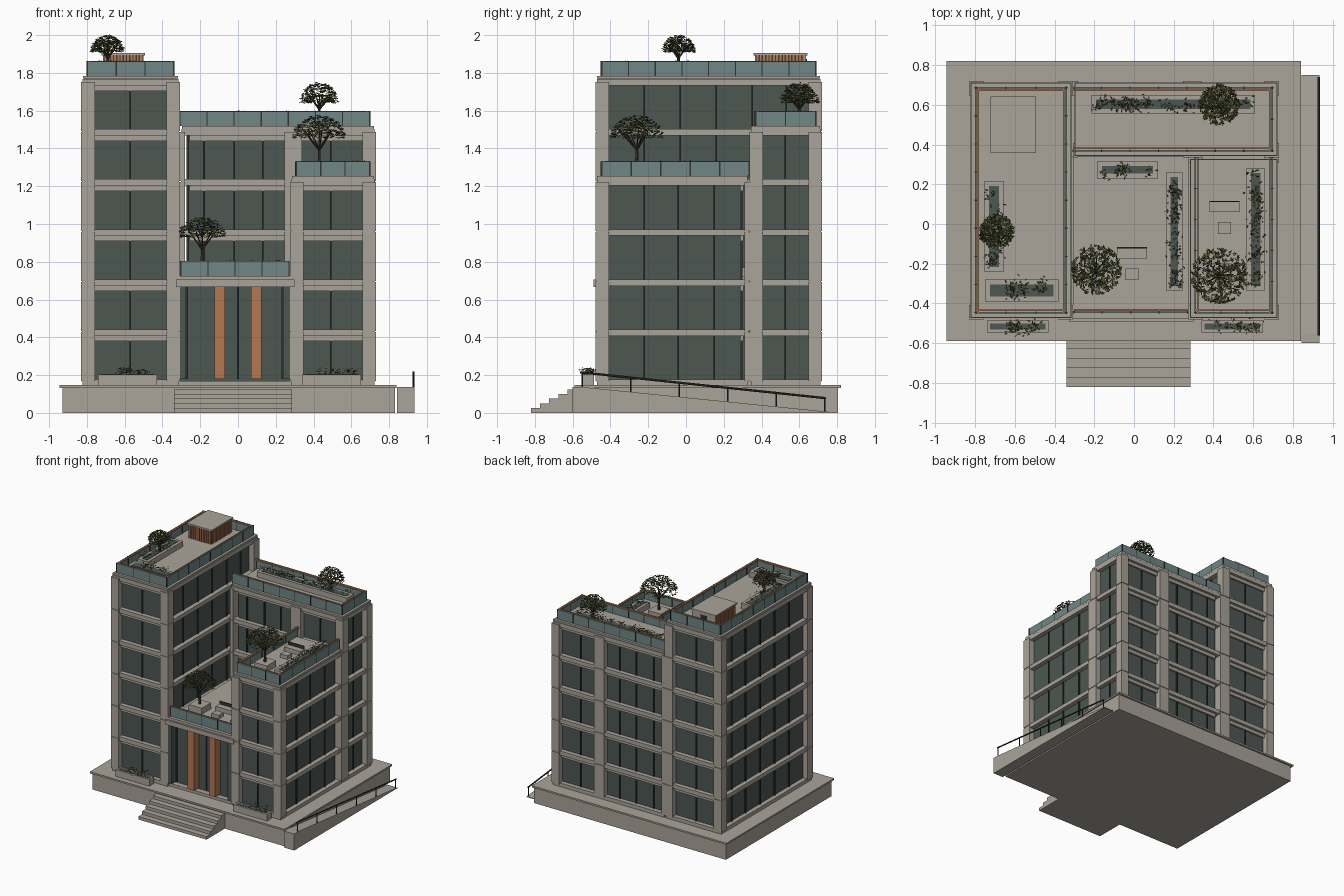
import bpy, bmesh, math, random
from mathutils import Vector, Matrix

random.seed(4)
cube = bpy.data.objects.get("Cube")
if cube:
    bpy.data.objects.remove(cube)


def material(name, r, g, b):
    m = bpy.data.materials.new(name)
    m.use_nodes = True
    m.diffuse_color = (r, g, b, 1)
    bsdf = m.node_tree.nodes["Principled BSDF"]
    bsdf.inputs["Base Color"].default_value = (r, g, b, 1)
    bsdf.inputs["Roughness"].default_value = 0.8
    return m


concrete = material("warm concrete", .40, .37, .32)
window = material("window glass", .075, .095, .085)
railing = material("railing glass", .16, .24, .24)
metal = material("dark metal", .03, .033, .033)
copper = material("copper cladding", .46, .19, .09)
bark = material("bark", .06, .045, .03)
leaf_dark = material("dark leaf", .06, .07, .025)
leaf_light = material("light leaf", .17, .18, .06)

# Parts gather geometry by name and become one object each at the end
parts = {}


def part(name, *mats):
    if name not in parts:
        parts[name] = (bmesh.new(), mats)
    return parts[name][0]


def box(name, mat, x, y, z):
    bm = part(name, mat)
    size = [b - a for a, b in (x, y, z)]
    mid = [(a + b) / 2 for a, b in (x, y, z)]
    bmesh.ops.create_cube(bm, size=1, matrix=Matrix.Translation(mid) @ Matrix.Diagonal((*size, 1)))


def rod(name, mat, a, b, r1, r2, sides=6):
    a, b = Vector(a), Vector(b)
    d = b - a
    turn = d.to_track_quat('Z', 'Y').to_matrix().to_4x4()
    bmesh.ops.create_cone(part(name, mat), cap_ends=True, segments=sides, radius1=r1, radius2=r2,
                          depth=d.length, matrix=Matrix.Translation((a + b) / 2) @ turn)


def prism(name, mat, outline, x):
    # Side outline in y and z, pushed along x
    bm = part(name, mat)
    face = bm.faces.new([bm.verts.new((x[0], y, z)) for y, z in outline])
    out = bmesh.ops.extrude_face_region(bm, geom=[face])
    bmesh.ops.translate(bm, vec=(x[1] - x[0], 0, 0),
                        verts=[v for v in out["geom"] if isinstance(v, bmesh.types.BMVert)])
    bmesh.ops.recalc_face_normals(bm, faces=bm.faces)


def inset(span, d):
    return (span[0] + d, span[1] - d)


def level(i):
    return .165 + .265 * i


def leaf(name, p, size):
    bm = part(name, leaf_dark, leaf_light)
    turn = Matrix.Rotation(random.uniform(0, math.tau), 3, 'Z') @ \
        Matrix.Rotation(random.uniform(-1.2, 1.2), 3, 'X')
    shape = ((-1, 0, 0), (0, -.55, 0), (1, 0, 0), (0, .55, 0))
    f = bm.faces.new([bm.verts.new(Vector(p) + turn @ Vector(c) * size) for c in shape])
    f.material_index = int(random.random() < .35)


def tree(name, x, y, z, crown, radius, top):
    # Trunk, spreading branches and a flat umbrella crown
    fork = Vector((x, y, z + (crown - z) * .6))
    rod(name + "_trunk", bark, (x, y, z), fork, .011, .007)
    for i in range(9):
        a = i * math.tau / 9 + random.uniform(-.2, .2)
        r = radius * random.uniform(.4, .8)
        tip = (x + r * math.cos(a), y + r * math.sin(a), crown + (top - crown) * .4)
        rod(name + "_trunk", bark, fork, tip, .005, .002, 4)
    for i in range(520):
        a, r = random.uniform(0, math.tau), radius * math.sqrt(random.random())
        roof = crown + (top - crown) * math.sqrt(max(0, 1 - (r / radius) ** 2))
        h = roof - (roof - crown) * random.random() ** 1.6
        leaf(name + "_crown", (x + r * math.cos(a), y + r * math.sin(a), h), random.uniform(.008, .014))


def planter(x, y, z, height=.045, lip=.024):
    box("planters", concrete, x, y, (z, z + height))
    bx, by = inset(x, lip), inset(y, lip)
    box("planting_beds", window, bx, by, (z + height, z + height + .003))
    steps = int(max(bx[1] - bx[0], by[1] - by[0]) / .022)
    for i in range(steps):
        if random.random() < .3:
            continue
        px, py = random.uniform(*bx), random.uniform(*by)
        for k in range(12):
            leaf("shrubs", (px + random.gauss(0, .016), py + random.gauss(0, .016),
                            z + height + random.uniform(0, .035)), random.uniform(.006, .011))


def rail(a, b, z, inward):
    # Glass balustrade along one axis, with posts and a copper inner handrail
    along = 0 if a[1] == b[1] else 1
    span, fixed = (a[along], b[along]), a[1 - along]

    def place(name, mat, s, off, half, zz):
        band = (fixed + off - half, fixed + off + half)
        box(name, mat, *((s, band) if along == 0 else (band, s)), zz)

    place("balustrade_glass", railing, span, 0, .004, (z, z + .078))
    place("balustrade_handrail", copper, span, inward * .012, .004, (z + .068, z + .08))
    n = max(1, round((span[1] - span[0]) / .148))
    for i in range(n + 1):
        p = span[0] + (span[1] - span[0]) * i / n
        place("balustrade_posts", metal, (p - .003, p + .003), 0, .006, (z, z + .079))


def column(x, y, storeys):
    # One block per storey with a thin shadow joint between
    box("columns", concrete, inset(x, .005), inset(y, .005), (level(0), level(storeys) - .002))
    for i in range(storeys):
        box("columns", concrete, x, y, (level(i) + .003, level(i + 1) - .003))


def wing(name, x, y, storeys, split_x, split_y):
    top = level(storeys)
    box(name + "_glazing", window, inset(x, .045), inset(y, .045), (level(0), top))
    for i in range(storeys + 1):
        z = level(i)
        box(name + "_floor_bands", concrete, inset(x, .008), inset(y, .008), (z - .022, z + .012))
        if i:
            box(name + "_lintels", concrete, inset(x, .05), inset(y, .03), (z - .05, z - .022))
    for p in split_x:
        box(name + "_mullions", metal, (p - .004, p + .004), inset(y, .035), (level(0), top - .05))
    for p in split_y:
        box(name + "_mullions", metal, inset(x, .035), (p - .004, p + .004), (level(0), top - .022))
    box(name + "_roof_edge", concrete, inset(x, .018), inset(y, .018), (top, top + .018))
    box(name + "_roof_edge", concrete, inset(x, .01), inset(y, .01), (top + .014, top + .028))
    return top + .028


# Plinth, cap, entrance steps
box("plinth", concrete, (-.93, .83), (-.58, .805), (0, .135))
box("plinth_cap", concrete, (-.945, .84), (-.59, .82), (.133, .147))
box("building_base", concrete, (-.805, .705), (-.455, .695), (.14, .17))
for i in range(5):
    box("entrance_steps", concrete, (-.34, .285), (-.82 + i * .048, -.57), (i * .025, (i + 1) * .025))

# Side ramp with handrail
prism("ramp", concrete, ((-.6, 0), (.75, 0), (.75, .006), (-.55, .137), (-.6, .137)), (.843, .935))
rail_x = .93
for i in range(6):
    y = -.55 + i * .257
    z = .137 - .1 * (y + .55)
    rod("ramp_rail", metal, (rail_x, y, z - .01), (rail_x, y, z + .075), .004, .004)
rod("ramp_rail", metal, (rail_x, -.56, .215), (rail_x, .74, .078), .006, .006)

# Building wings
west, east = (-.83, -.307), (.275, .73)
front, rear = (-.48, .335), (.335, .72)
deep = (front[0], rear[1])
tower_top = wing("tower", west, deep, 6, [-.57], [-.22, -.03, .16, .35, .53])
rear_top = wing("rear_wing", (west[1], east[1]), rear, 5, [-.18, -.02, .13, .49], [.525])
side_top = wing("side_wing", east, front, 4, [.49], [-.22, -.04, .15])

# Columns at every corner
w = .072
for x in ((west[0], west[0] + w), (west[1] - w, west[1])):
    for y in ((front[0], front[0] + w), (rear[1] - w, rear[1])):
        column(x, y, 6)
for x in ((west[1], west[1] + .026), (.247, .34), (east[1] - w, east[1])):
    for y in ((rear[0], rear[0] + w), (rear[1] - w, rear[1])):
        column(x, y, 5)
for x in ((east[0], east[0] + w), (east[1] - w, east[1])):
    for y in ((front[0], front[0] + w), (front[1] - .025, front[1])):
        column(x, y, 4)

# Entrance hall with canopy, fins and doors
hall = (-.32, .29)
box("hall_glazing", window, hall, (-.41, .34), (.165, .68))
for x in ((hall[0], -.275), (.238, hall[1])):
    box("hall_side_panels", window, x, (-.475, -.4), (.18, .668))
for x in (-.27, 0, .235):
    box("hall_mullions", metal, (x - .004, x + .004), (-.418, -.4), (.18, .67))
for x in (-.0975, .0975):
    box("entrance_fins", copper, inset((x - .028, x + .028), 0), (-.48, -.4), (.18, .67))
box("entrance_canopy", concrete, (-.328, .3), (-.49, .34), (.667, .705))
hall_top = .725
box("hall_terrace", concrete, (west[1], east[0]), (-.475, .34), (.7, hall_top))

# Balustrades
edge = .034
rail((-.303, -.445), (.27, -.445), hall_top, 1)
tx, ty = inset(west, edge), inset(deep, edge)
for y, inward in ((ty[0], 1), (ty[1], -1)):
    rail((tx[0], y), (tx[1], y), tower_top, inward)
for x, inward in ((tx[0], 1), (tx[1], -1)):
    rail((x, ty[0]), (x, ty[1]), tower_top, inward)
bx, by = (west[1], east[1] - edge), inset(rear, edge)
for y, inward in ((by[0], 1), (by[1], -1)):
    rail((bx[0], y), (bx[1], y), rear_top, inward)
rail((bx[1], by[0]), (bx[1], by[1]), rear_top, -1)
cx, cy = inset(east, edge), (front[0] + edge, front[1])
rail((cx[0], cy[0]), (cx[1], cy[0]), side_top, 1)
for x, inward in ((cx[0], 1), (cx[1], -1)):
    rail((x, cy[0]), (x, cy[1]), side_top, inward)

# Rooftop stair house clad in copper slats
hx, hy = (-.71, -.505), (.37, .63)
box("stair_house", bark, hx, hy, (tower_top, tower_top + .11))
box("stair_house_back", concrete, inset(hx, -.004), (.628, .636), (tower_top, tower_top + .11))
box("stair_house_door", metal, (-.64, -.58), (.634, .64), (tower_top, tower_top + .09))
box("stair_house_roof", concrete, inset(hx, -.012), inset(hy, -.012), (tower_top + .11, tower_top + .122))
slat = (tower_top, tower_top + .11)
for i in range(15):
    y = hy[0] + (i + .5) * (hy[1] - hy[0]) / 15
    box("stair_house_slats", copper, inset(hx, -.006), (y - .005, y + .005), slat)
for i in range(12):
    x = hx[0] + (i + .5) * (hx[1] - hx[0]) / 12
    box("stair_house_slats", copper, (x - .005, x + .005), (hy[0] - .006, hy[0] + .01), slat)

# Planters on each terrace and by the entrance
planter((-.755, -.655), (-.24, .215), tower_top)
planter((-.75, -.38), (-.39, -.28), tower_top)
planter((-.215, .61), (.555, .65), rear_top)
planter((-.185, .12), (.23, .315), hall_top)
planter((.16, .245), (-.335, .26), hall_top)
planter((.565, .66), (-.335, .28), side_top)
for x in ((-.74, -.43), (.34, .65)):
    planter(x, (-.547, -.487), .145, .058, .015)

# Trees, with square tubs for the two in the open
for x, y, z in ((-.19, -.23, hall_top), (.43, -.26, side_top)):
    box("tree_tubs", concrete, (x - .06, x + .06), (y - .06, y + .06), (z, z + .05))
tree("tower_tree", -.69, -.04, tower_top + .04, 1.91, .086, 2.0)
tree("rear_tree", .43, .6, rear_top + .04, 1.64, .1, 1.75)
tree("hall_tree", -.19, -.23, hall_top + .04, .93, .125, 1.035)
tree("side_tree", .43, -.26, side_top + .04, 1.455, .14, 1.575)

# Benches with backs, and stools
for x, y, z in ((-.01, -.145, hall_top), (.455, .088, side_top)):
    box("benches", concrete, (x - .075, x + .075), (y - .028, y + .028), (z, z + .035))
    box("bench_backs", metal, (x - .075, x + .075), (y + .022, y + .028), (z + .035, z + .06))
    box("stools", concrete, (x - .033, x + .033), (y - .138, y - .078), (z, z + .03))

# Turn every gathered part into an object
for name, (bm, mats) in parts.items():
    mesh = bpy.data.meshes.new(name)
    bm.to_mesh(mesh)
    bm.free()
    for m in mats:
        mesh.materials.append(m)
    bpy.context.scene.collection.objects.link(bpy.data.objects.new(name, mesh))
